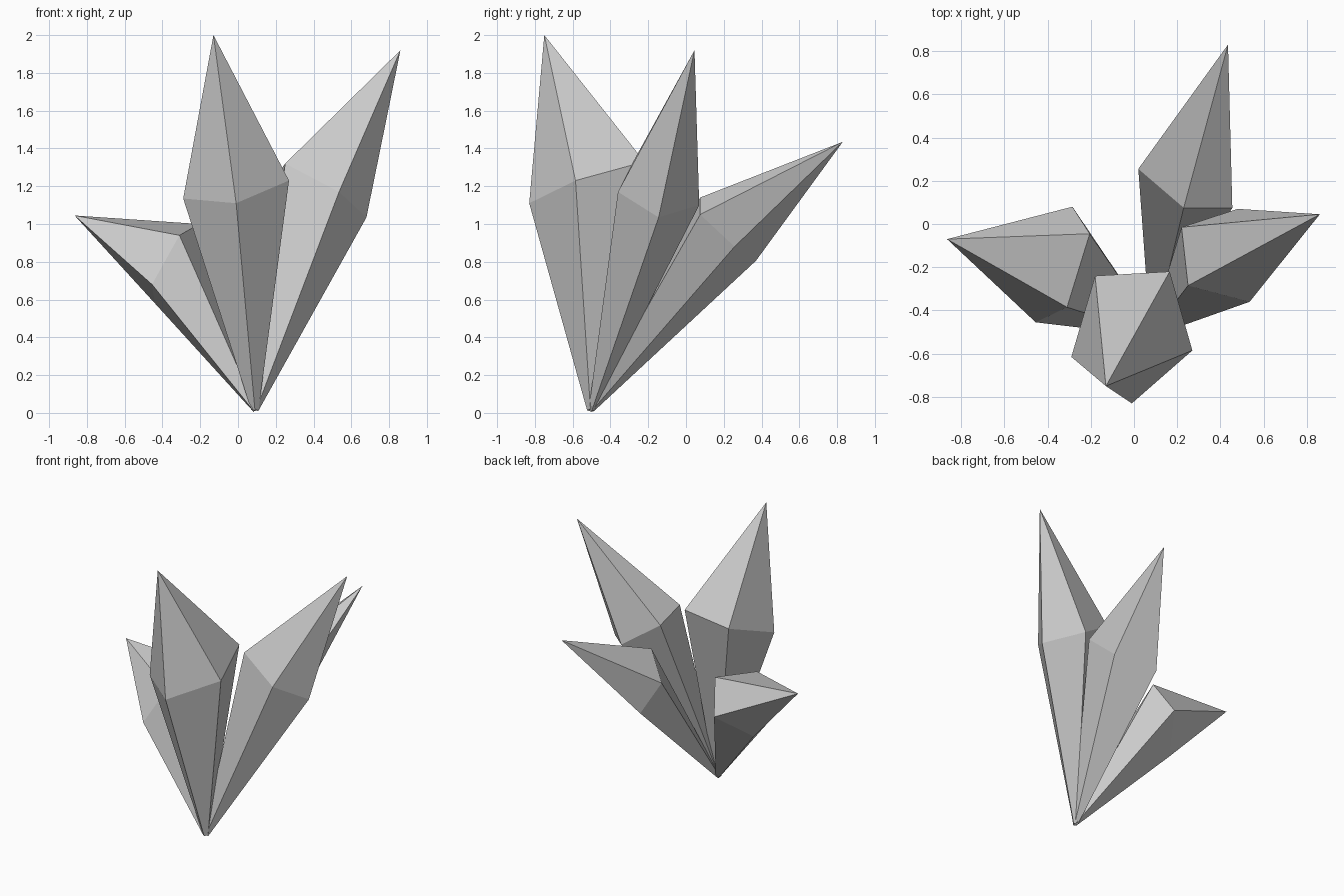
import bpy
import bmesh
from mathutils import Vector

if "Cube" in bpy.data.objects:
    bpy.data.objects.remove(bpy.data.objects["Cube"])

BASE = Vector((0.09, -0.50, 0.02))   # shared root of the cluster
ROOT_SCALE = 0.07                    # root cross-section relative to the widest one


def crystal(name, tip, ring):
    """Five-sided crystal: small root ring, wide shoulder ring, pointed tip."""
    ring = [Vector(p) for p in ring]
    centre = sum(ring, Vector()) / len(ring)
    bm = bmesh.new()
    root = [bm.verts.new(BASE + (p - centre) * ROOT_SCALE) for p in ring]
    wide = [bm.verts.new(p) for p in ring]
    apex = bm.verts.new(tip)
    n = len(ring)
    for i in range(n):
        j = (i + 1) % n
        bm.faces.new((root[i], root[j], wide[j], wide[i]))
        bm.faces.new((wide[i], wide[j], apex))
    bm.faces.new(root)
    bmesh.ops.recalc_face_normals(bm, faces=bm.faces)
    mesh = bpy.data.meshes.new(name)
    bm.to_mesh(mesh)
    bm.free()
    obj = bpy.data.objects.new(name, mesh)
    bpy.context.collection.objects.link(obj)
    return obj


# Tall front crystal
crystal("front_crystal", (-0.13, -0.75, 2.00),
        [(-0.18, -0.24, 1.275), (0.165, -0.22, 1.33), (0.27, -0.585, 1.23),
         (-0.01, -0.83, 1.11), (-0.29, -0.615, 1.135)])

# Tall right crystal
crystal("right_crystal", (0.86, 0.045, 1.92),
        [(0.25, -0.285, 1.32), (0.535, -0.36, 1.17), (0.68, -0.145, 1.035),
         (0.48, 0.07, 1.10), (0.22, -0.015, 1.28)])

# Low left crystal
crystal("left_crystal", (-0.865, -0.07, 1.045),
        [(-0.31, -0.385, 0.94), (-0.205, -0.045, 1.00), (-0.285, 0.08, 0.775),
         (-0.44, -0.16, 0.58), (-0.455, -0.455, 0.68)])

# Leaning back crystal
crystal("back_crystal", (0.435, 0.83, 1.435),
        [(0.23, 0.075, 1.14), (0.455, 0.075, 1.05), (0.385, 0.257, 0.88),
         (0.115, 0.37, 0.805), (0.02, 0.255, 1.01)])
